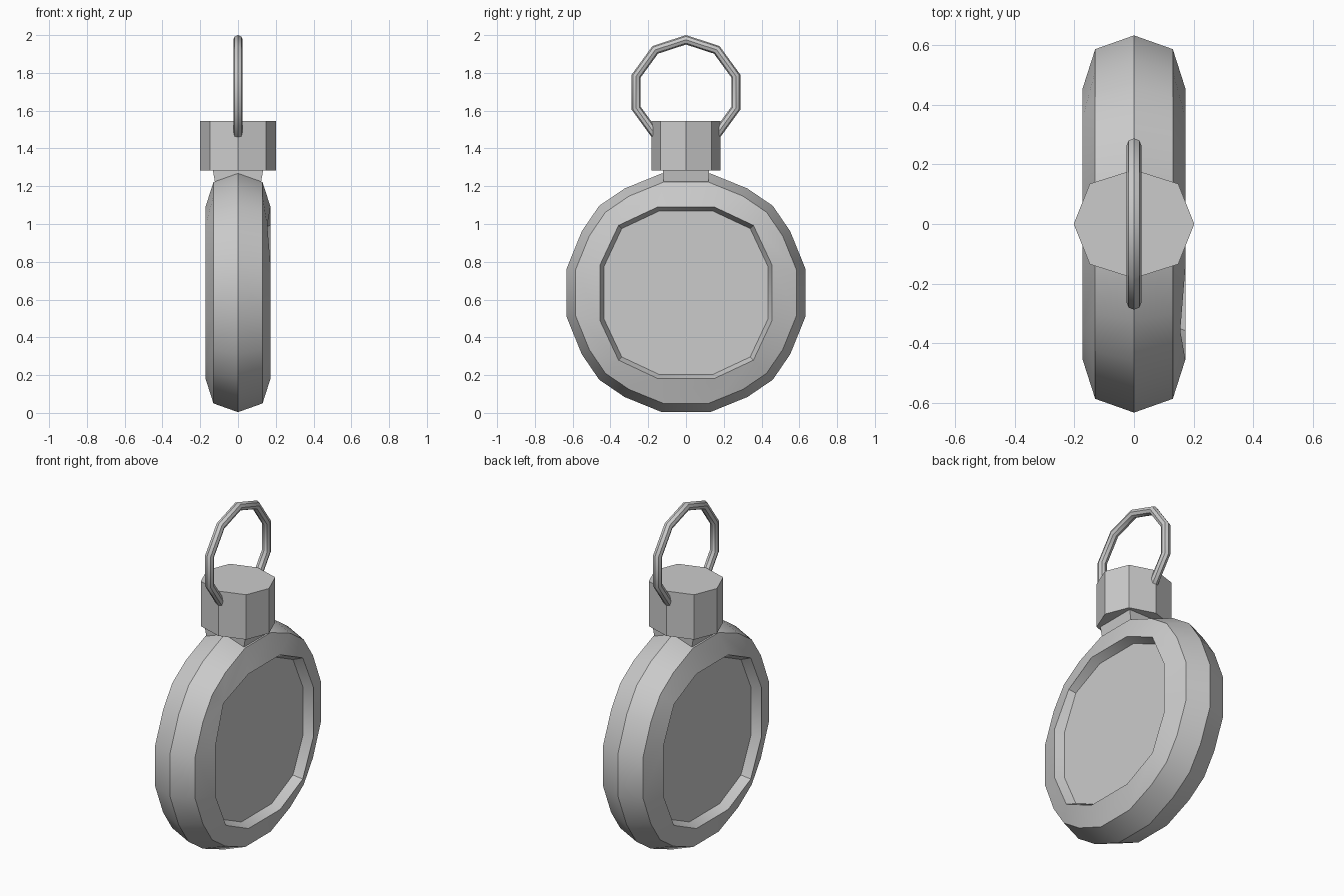
import bpy, bmesh
from math import sin, cos, pi

if "Cube" in bpy.data.objects:
    bpy.data.objects.remove(bpy.data.objects["Cube"])

CZ = 0.636  # height of the body's centre


def finish(name, bm, angle=0.6):
    bmesh.ops.remove_doubles(bm, verts=bm.verts, dist=1e-5)
    bmesh.ops.recalc_face_normals(bm, faces=bm.faces)
    me = bpy.data.meshes.new(name)
    bm.to_mesh(me)
    bm.free()
    ob = bpy.data.objects.new(name, me)
    bpy.context.collection.objects.link(ob)
    bpy.ops.object.select_all(action='DESELECT')
    ob.select_set(True)
    bpy.context.view_layer.objects.active = ob
    bpy.ops.object.shade_smooth_by_angle(angle=angle)
    return ob


def full_turn(quadrant):
    """Repeat a symmetric first-quadrant outline around four quadrants."""
    pts = list(quadrant)
    for _ in range(3):
        quadrant = [(-z, y) for y, z in quadrant]
        pts += quadrant
    return pts


# Body: 20-sided crowned band, 12-sided recess on both faces
outer = full_turn([(.632, .128), (.552, .325), (.46, .46), (.325, .552), (.128, .632)])
inner = full_turn([(.455, .148), (.357, .357), (.148, .455)])
link = [0, 1, 1, 1, 2]  # recess corner that each outer corner joins
bm = bmesh.new()


def ring(pts, x, s=1.0):
    return [bm.verts.new((x, y * s, CZ + z * s)) for y, z in pts]


ridge = ring(outer, 0)
for side in (-1, 1):
    edge = ring(outer, .13 * side, .927)
    rim = ring(inner, .172 * side)
    floor = ring(inner, .12 * side, .952)
    if side == 1:
        rim[4].co.x = .155  # slight dent in one corner
    for i in range(20):
        j = (i + 1) % 20
        bm.faces.new((ridge[i], ridge[j], edge[j], edge[i]))
        a, b = (rim[(k // 5) * 3 + link[k % 5]] for k in (i, j))
        bm.faces.new((edge[i], edge[j], a) if a is b else (edge[i], edge[j], b, a))
    for i in range(12):
        j = (i + 1) % 12
        bm.faces.new((rim[i], rim[j], floor[j], floor[i]))
    bm.faces.new(floor)
finish("body", bm)


def prism(name, layers):
    """Stack of (outline, z) sections, capped at both ends."""
    bm = bmesh.new()
    rows = [[bm.verts.new((x, y, z)) for x, y in o] for o, z in layers]
    n = len(rows[0])
    for lo, hi in zip(rows, rows[1:]):
        for i in range(n):
            j = (i + 1) % n
            bm.faces.new((lo[i], lo[j], hi[j], hi[i]))
    bm.faces.new(rows[0])
    bm.faces.new(rows[-1])
    return finish(name, bm, 0.5)


# Neck: small flared block
def rect(x, y):
    return [(x, y), (-x, y), (-x, -y), (x, -y)]


prism("neck", [(rect(.115, .118), 1.18), (rect(.133, .122), 1.285)])

# Cap: eight-sided knob
octagon = [(.202, 0), (.148, .135), (0, .182), (-.148, .135),
           (-.202, 0), (-.148, -.135), (0, -.182), (.148, -.135)]
prism("cap", [(octagon, 1.282), (octagon, 1.546)])

# Hanging ring: ten-sided loop with an eight-sided section
bm = bmesh.new()
R, r, N, M = .277, .025, 10, 8
grid = []
for i in range(N):
    a = pi / 2 + 2 * pi * i / N
    row = []
    for k in range(M):
        b = 2 * pi * k / M
        d = R + r * cos(b)
        row.append(bm.verts.new((r * sin(b), d * cos(a), 1.698 + d * sin(a))))
    grid.append(row)
for i in range(N):
    for k in range(M):
        p, q, l = grid[i], grid[(i + 1) % N], (k + 1) % M
        bm.faces.new((p[k], q[k], q[l], p[l]))
finish("hanging_ring", bm)
